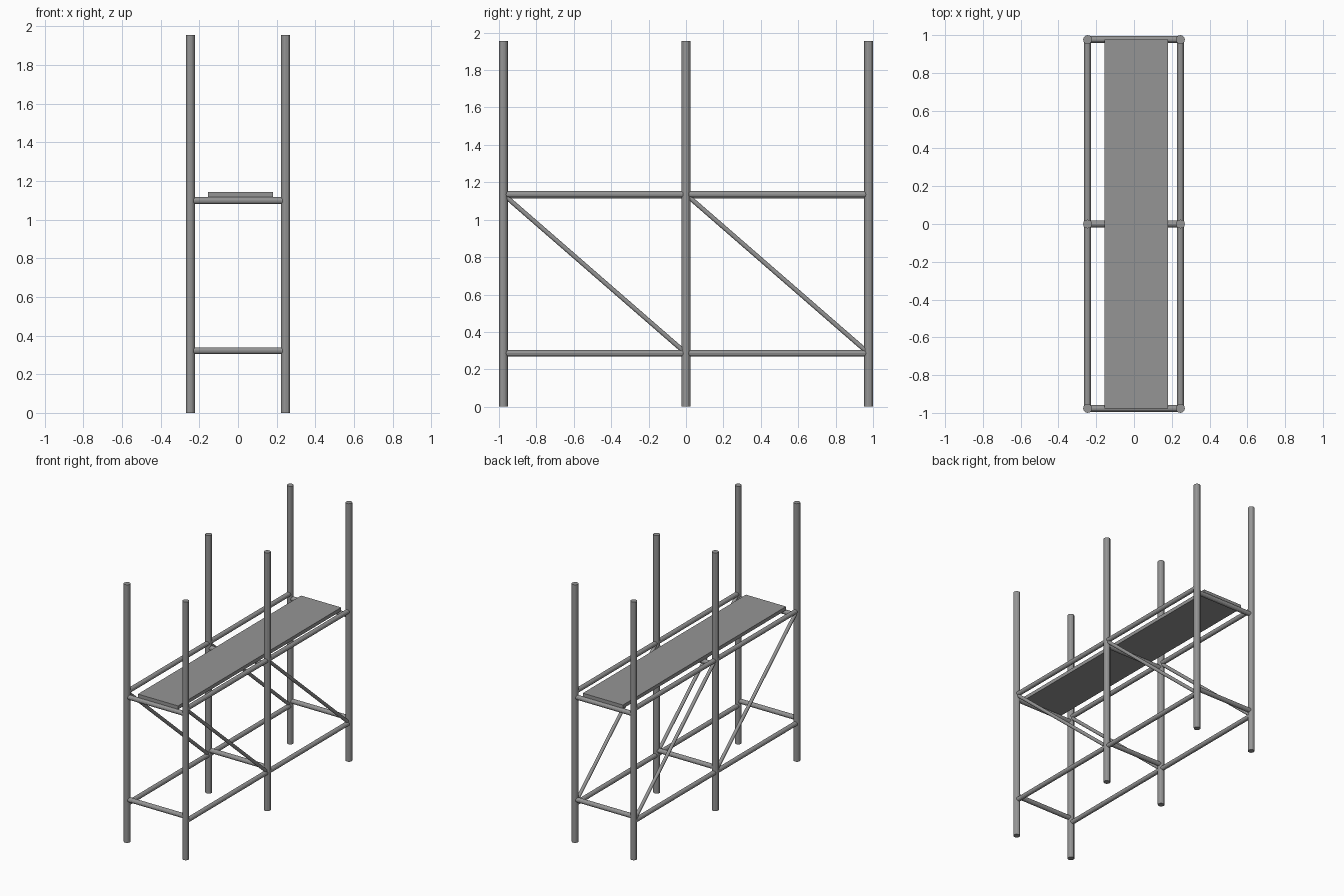
import bpy
from mathutils import Vector

cube = bpy.data.objects.get("Cube")
if cube:
    bpy.data.objects.remove(cube, do_unlink=True)

# One grey metal for the whole scaffold
steel = bpy.data.materials.new("scaffold_grey")
steel.use_nodes = True
grey = (0.3, 0.3, 0.3, 1)
steel.diffuse_color = grey
steel.node_tree.nodes["Principled BSDF"].inputs["Base Color"].default_value = grey

SIDES = 12
POST_R, BAR_R, BRACE_R = 0.0235, 0.0175, 0.0125
POST_X, END_Y, HEIGHT = 0.246, 0.9765, 1.955
LEDGER_Z = {"lower": 0.286, "upper": 1.135}
TRANSOM_Z = {"lower": 0.322, "upper": 1.098}
ROWS = {"front": -END_Y, "middle": 0, "back": END_Y}


def tube(name, start, end, radius):
    """Flat-sided capped tube between two points."""
    start, end = Vector(start), Vector(end)
    axis = end - start
    bpy.ops.mesh.primitive_cylinder_add(
        vertices=SIDES, radius=radius, depth=axis.length,
        location=(start + end) / 2,
        rotation=axis.to_track_quat('Z', 'Y').to_euler())
    obj = bpy.context.object
    obj.name = name
    obj.data.materials.append(steel)
    return obj


# Uprights, long ledgers and diagonal braces on both sides
for side, x in (("left", POST_X), ("right", -POST_X)):
    for row, y in ROWS.items():
        tube(f"{side}_{row}_post", (x, y, 0), (x, y, HEIGHT), POST_R)
    for level, z in LEDGER_Z.items():
        tube(f"{side}_{level}_ledger", (x, -END_Y, z), (x, END_Y, z), BAR_R)
    for bay, y in (("front", -END_Y), ("back", 0)):
        tube(f"{side}_{bay}_brace", (x, y, LEDGER_Z["upper"]),
             (x, y + END_Y, LEDGER_Z["lower"]), BRACE_R)

# Short cross bars joining the two sides
for row, y in ROWS.items():
    for level, z in TRANSOM_Z.items():
        tube(f"{row}_{level}_transom", (-POST_X, y, z), (POST_X, y, z), BAR_R)

# Walking deck resting on the upper cross bars, slightly off centre
bpy.ops.mesh.primitive_cube_add(size=1, location=(0.013, 0, 1.128))
deck = bpy.context.object
deck.name = "deck_board"
deck.scale = (0.336, 2 * END_Y, 0.027)
bpy.ops.object.transform_apply(location=False, rotation=False, scale=True)
deck.data.materials.append(steel)
